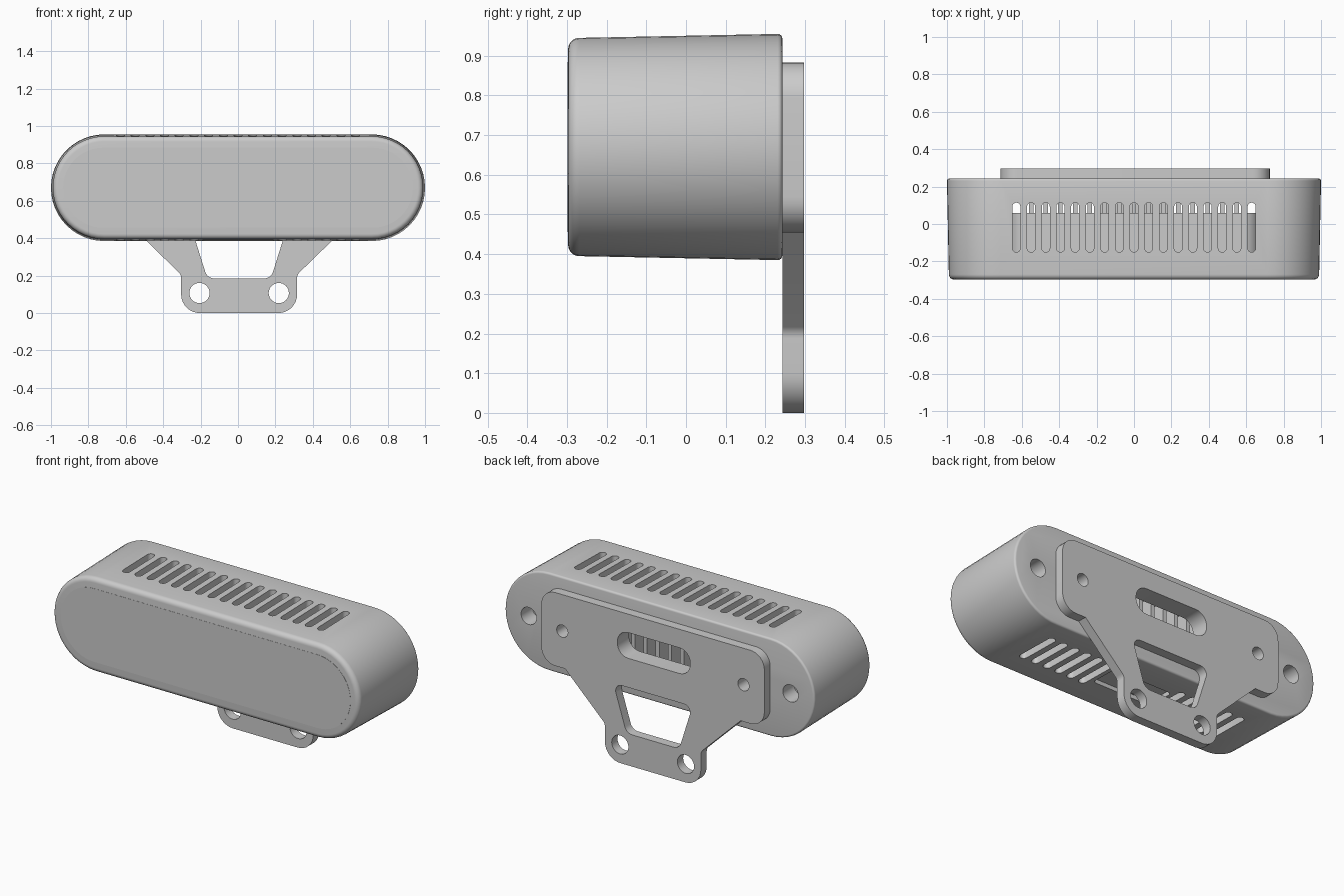
import bpy, bmesh, math
from mathutils import Vector

if "Cube" in bpy.data.objects:
    bpy.data.objects.remove(bpy.data.objects["Cube"])

grey = bpy.data.materials.new("satin_grey")
GREY = (0.6, 0.6, 0.6, 1)
grey.diffuse_color = GREY
grey.use_nodes = True
grey.node_tree.nodes["Principled BSDF"].inputs["Base Color"].default_value = GREY

MID = 0.67      # height of the body axis
BACK = 0.243    # rear face of the body


def stadium(half, r, steps=24):
    """Outline of a pill lying along the first axis."""
    pts = []
    for side, start in ((1, -math.pi / 2), (-1, math.pi / 2)):
        for i in range(steps + 1):
            a = start + math.pi * i / steps
            pts.append((side * half + r * math.cos(a), r * math.sin(a)))
    return pts


def circle(r, steps=32):
    return [(r * math.cos(math.tau * i / steps), r * math.sin(math.tau * i / steps)) for i in range(steps)]


def rounded(corners, steps=8):
    """Polygon from (x, z, radius) corners with filleted corners."""
    out = []
    for i, (x, z, r) in enumerate(corners):
        p = Vector((x, z))
        a = Vector(corners[i - 1][:2]) - p
        b = Vector(corners[(i + 1) % len(corners)][:2]) - p
        a.normalize()
        b.normalize()
        if r == 0:
            out.append((x, z))
            continue
        half = a.angle(b) / 2
        centre = p + (a + b).normalized() * (r / math.sin(half))
        start = p + a * (r / math.tan(half)) - centre
        end = p + b * (r / math.tan(half)) - centre
        sweep = start.angle_signed(end)
        for k in range(steps + 1):
            t = -sweep * k / steps
            out.append((centre.x + start.x * math.cos(t) - start.y * math.sin(t),
                        centre.y + start.x * math.sin(t) + start.y * math.cos(t)))
    return out


def loft(bm, rings):
    """Skin a list of closed rings of 3D points and cap both ends."""
    loops = [[bm.verts.new(p) for p in ring] for ring in rings]
    n = len(loops[0])
    for a, b in zip(loops, loops[1:]):
        for i in range(n):
            j = (i + 1) % n
            bm.faces.new((a[i], a[j], b[j], b[i]))
    bm.faces.new(loops[0][::-1])
    bm.faces.new(loops[-1])


def prism_y(bm, outline, y0, y1, x=0, z=0):
    loft(bm, [[(x + u, y, z + v) for u, v in outline] for y in (y0, y1)])


def prism_z(bm, outline, z0, z1, x=0, y=0):
    loft(bm, [[(x + u, y + v, z) for u, v in outline] for z in (z0, z1)])


def finish(bm, name):
    bmesh.ops.recalc_face_normals(bm, faces=bm.faces)
    mesh = bpy.data.meshes.new(name)
    bm.to_mesh(mesh)
    bm.free()
    mesh.materials.append(grey)
    obj = bpy.data.objects.new(name, mesh)
    bpy.context.collection.objects.link(obj)
    return obj


def cut(obj, bm):
    """Subtract the cutter mesh and bake the result."""
    cutter = finish(bm, "cutter")
    cutter.hide_render = True
    mod = obj.modifiers.new("cut", 'BOOLEAN')
    mod.operation, mod.solver, mod.object = 'DIFFERENCE', 'EXACT', cutter
    baked = bpy.data.meshes.new_from_object(obj.evaluated_get(bpy.context.evaluated_depsgraph_get()))
    obj.modifiers.clear()
    obj.data = baked
    bpy.data.objects.remove(cutter)


def smooth(obj):
    bpy.ops.object.select_all(action='DESELECT')
    obj.select_set(True)
    bpy.context.view_layer.objects.active = obj
    bpy.ops.object.shade_smooth_by_angle(angle=math.radians(35))


# Housing: drafted pill with rounded front and rear rims
FRONT, R, DRAFT = -0.297, 0.285, 0.01
profile = []
for i in range(7):
    a = math.pi / 2 * i / 6
    profile.append((FRONT + 0.028 * (1 - math.sin(a)), DRAFT + 0.028 * (1 - math.cos(a))))
profile.reverse()
profile = [(y, d) for y, d in sorted(profile, key=lambda p: (p[0], -p[1]))]
for i in range(5):
    a = math.pi / 2 * i / 4
    profile.append((BACK - 0.012 * (1 - math.sin(a)), 0.012 * (1 - math.cos(a))))
bm = bmesh.new()
loft(bm, [[(u, y, MID + v) for u, v in stadium(0.715, R - d)] for y, d in profile])
housing = finish(bm, "housing")

# Hollow interior
bm = bmesh.new()
prism_y(bm, stadium(0.48, 0.235), -0.245, 0.19, 0, MID)
cut(housing, bm)

# Vent slots above and below, cable recess, rear screw holes, rear window
window = rounded([(-0.235, 0.625, 0.07), (0.235, 0.625, 0.07), (0.235, 0.775, 0.07), (-0.235, 0.775, 0.07)])
slot = [(v, u) for u, v in stadium(0.111, 0.0215, 8)]
bm = bmesh.new()
for i in range(-8, 9):
    x = i * 0.0786
    prism_z(bm, slot, 0.8, 1.0, x, -0.018)
    if abs(i) > 2:
        prism_z(bm, slot, 0.3, 0.52, x, -0.018)
prism_z(bm, rounded([(-0.19, -0.1, 0.02), (0.19, -0.1, 0.02), (0.19, 0.07, 0.02), (-0.19, 0.07, 0.02)]), 0.3, 0.415)
for side in (-1, 1):
    prism_y(bm, circle(0.05), 0.14, 0.3, side * 0.845, MID)
    prism_y(bm, circle(0.036), 0.205, 0.3, 0.006 + side * 0.585, MID)
prism_y(bm, window, 0.17, 0.3)
cut(housing, bm)
smooth(housing)

# Front panel, almost flush
bm = bmesh.new()
prism_y(bm, stadium(0.721, 0.214), FRONT - 0.001, FRONT + 0.004, 0, MID)
smooth(finish(bm, "front_panel"))

# Inner core with upright cooling fins facing the rear window
bm = bmesh.new()
prism_y(bm, rounded([(-0.67, 0.47, 0.1), (0.67, 0.47, 0.1), (0.67, 0.87, 0.1), (-0.67, 0.87, 0.1)]), -0.23, 0.06)
core = finish(bm, "inner_core")
smooth(core)
bm = bmesh.new()
fin = [(-0.012, -0.18), (0.012, -0.18), (0.012, 0.18), (-0.012, 0.18)]
for i in range(-7, 8):
    prism_y(bm, fin, 0.055, 0.15, (i + 0.5) * 0.0786 - 0.0393, MID)
finish(bm, "cooling_fins")

# Mounting bracket: rounded plate narrowing to a two-hole foot
right_half = [(0.31, 0, 0.1), (0.31, 0.205, 0.04), (0.567, 0.455, 0), (0.72, 0.455, 0.09), (0.72, 0.883, 0.09)]
outline = right_half + [(-x, z, r) for x, z, r in reversed(right_half)]
bm = bmesh.new()
prism_y(bm, rounded(outline), BACK, 0.297, 0.006)
bracket = finish(bm, "mounting_bracket")
bm = bmesh.new()
opening = [(-0.17, 0.185, 0.05), (0.17, 0.185, 0.05), (0.255, 0.455, 0.04), (-0.255, 0.455, 0.04)]
prism_y(bm, rounded(opening), 0.2, 0.35, 0.006)
prism_y(bm, window, 0.2, 0.35)
for side in (-1, 1):
    prism_y(bm, circle(0.054), 0.2, 0.35, 0.006 + side * 0.212, 0.107)
    prism_y(bm, circle(0.036), 0.2, 0.35, 0.006 + side * 0.585, MID)
cut(bracket, bm)
smooth(bracket)
